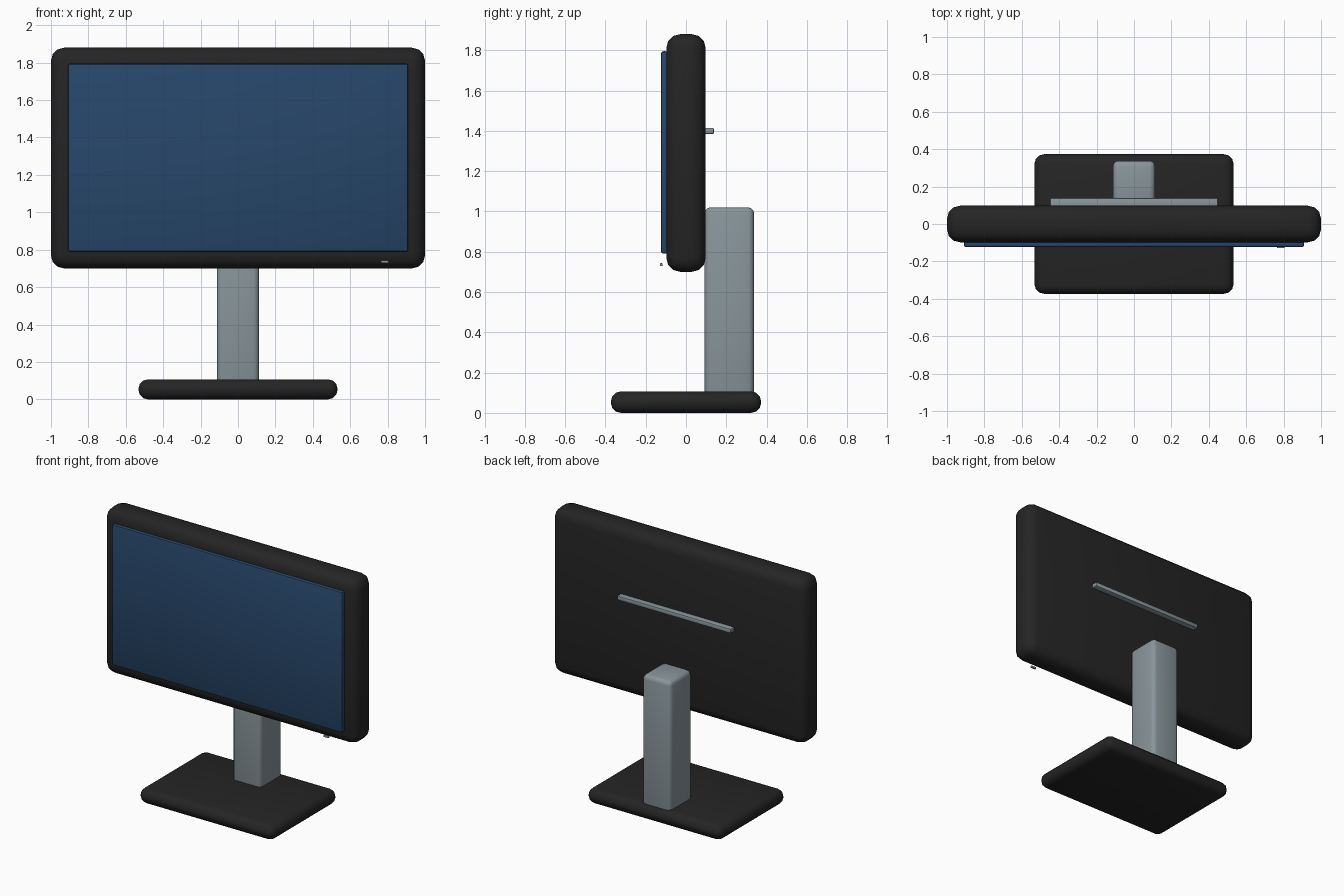
import bpy
import math

if "Cube" in bpy.data.objects:
    bpy.data.objects.remove(bpy.data.objects["Cube"])


def material(name, color):
    m = bpy.data.materials.new(name)
    m.diffuse_color = (*color, 1.0)
    m.use_nodes = True
    m.node_tree.nodes["Principled BSDF"].inputs["Base Color"].default_value = m.diffuse_color
    return m


black = material("matte black", (0.018, 0.018, 0.018))
blue = material("screen blue", (0.02, 0.062, 0.145))
grey = material("metal grey", (0.25, 0.305, 0.33))


def rounded_box(name, x, y, z, mat, bevel, segments=3):
    """Box spanning the (min, max) ranges x, y, z with rounded edges."""
    bpy.ops.mesh.primitive_cube_add(
        size=1, location=[(a + b) / 2 for a, b in (x, y, z)])
    ob = bpy.context.object
    ob.name = name
    ob.scale = [b - a for a, b in (x, y, z)]
    bpy.ops.object.transform_apply(location=False, rotation=False, scale=True)
    mod = ob.modifiers.new("rounding", 'BEVEL')
    mod.width = bevel
    mod.segments = segments
    bpy.ops.object.modifier_apply(modifier=mod.name)
    ob.data.materials.append(mat)
    bpy.ops.object.shade_smooth_by_angle(angle=math.radians(35))
    return ob


# Display: casing, raised screen panel, power button
rounded_box("display_casing", (-1, 1), (-0.098, 0.098), (0.70, 1.88), black, 0.07)
rounded_box("screen", (-0.91, 0.91), (-0.124, -0.09), (0.79, 1.795), blue, 0.012, 2)
rounded_box("power_button", (0.765, 0.805), (-0.129, -0.116), (0.728, 0.743), grey, 0.003, 2)

# Rear strip
rounded_box("rear_strip", (-0.448, 0.448), (0.08, 0.138), (1.384, 1.415), grey, 0.006, 2)

# Stand: upright column on a flat foot
rounded_box("stand_column", (-0.113, 0.113), (0.092, 0.338), (0.05, 1.02), grey, 0.03)
rounded_box("stand_foot", (-0.532, 0.532), (-0.373, 0.373), (0, 0.107), black, 0.05)
